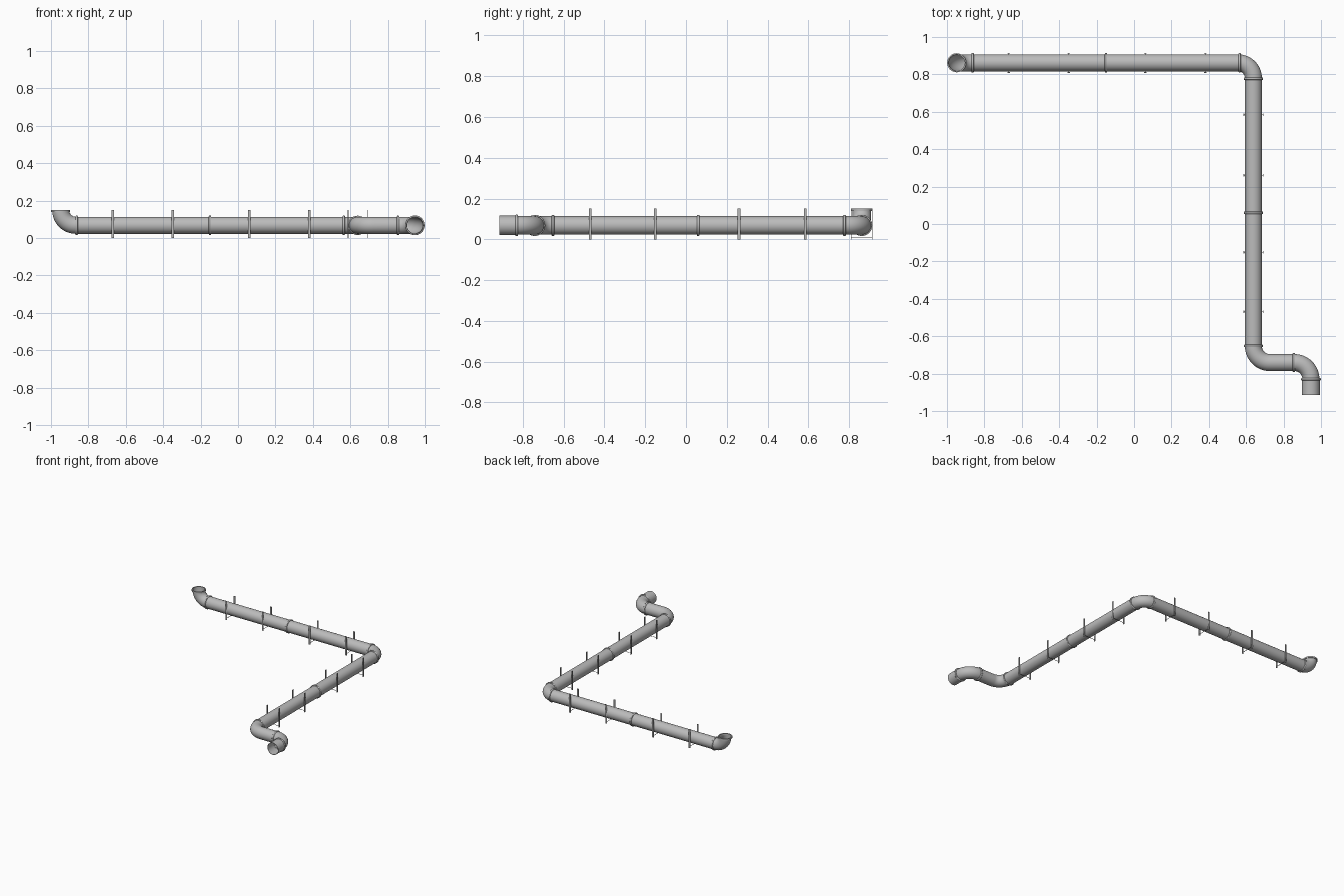
import bpy, bmesh, math
from mathutils import Vector

cube = bpy.data.objects.get("Cube")
if cube:
    bpy.data.objects.remove(cube, do_unlink=True)

X, Y, Z = Vector((1, 0, 0)), Vector((0, 1, 0)), Vector((0, 0, 1))
SIDES, R, WALL, H = 32, 0.0455, 0.002, 0.068           # facets, pipe radius, wall, axis height
BACK, SIDE, SHORT, END = 0.862, 0.639, -0.741, 0.946   # run axis positions

grey = bpy.data.materials.new("galvanised grey")
grey.use_nodes = True
grey.diffuse_color = (0.5, 0.5, 0.5, 1)
grey.node_tree.nodes["Principled BSDF"].inputs["Base Color"].default_value = (0.5, 0.5, 0.5, 1)


def finish(bm, name):
    bmesh.ops.recalc_face_normals(bm, faces=bm.faces)
    mesh = bpy.data.meshes.new(name)
    bm.to_mesh(mesh)
    bm.free()
    mesh.materials.append(grey)
    obj = bpy.data.objects.new(name, mesh)
    bpy.context.collection.objects.link(obj)
    return obj


def sweep(name, stations, across, crease=40):
    """Closed skin through (centre, tangent, radius) rings; the last ring joins the first."""
    bm = bmesh.new()
    rings = []
    for centre, tangent, radius in stations:
        other = tangent.cross(across).normalized()
        angles = [math.tau * i / SIDES for i in range(SIDES)]
        rings.append([bm.verts.new(centre + radius * (across * math.cos(a) + other * math.sin(a)))
                      for a in angles])
    for a, b in zip(rings, rings[1:] + rings[:1]):
        for i in range(SIDES):
            j = (i + 1) % SIDES
            bm.faces.new((a[i], a[j], b[j], b[i]))
    obj = finish(bm, name)
    bpy.ops.object.select_all(action="DESELECT")
    obj.select_set(True)
    bpy.context.view_layer.objects.active = obj
    bpy.ops.object.shade_smooth_by_angle(angle=math.radians(crease))


def pipe(name, path, across, radius=R):
    """Hollow pipe: out along the outer wall, back along the inner one."""
    outer = [(c, t, radius) for c, t in path]
    inner = [(c, t, radius - WALL) for c, t in reversed(path)]
    sweep(name, outer + inner, across)


def straight(name, start, end, radius=R):
    a, b = Vector(start), Vector(end)
    d = (b - a).normalized()
    pipe(name, [(a, d), (b, d)], Z, radius)


def elbow(name, corner, incoming, outgoing, bend, tail=0, steps=12):
    """Quarter bend, optionally running on straight for the tail length."""
    centre = Vector(corner) - incoming * bend + outgoing * bend
    path = []
    for i in range(steps + 1):
        t = math.pi / 2 * i / steps
        c, s = math.cos(t), math.sin(t)
        path.append((centre + bend * (incoming * s - outgoing * c), incoming * c + outgoing * s))
    if tail:
        path.append((path[-1][0] + outgoing * tail, outgoing))
    pipe(name, path, incoming.cross(outgoing))


def collar(name, pos, axis, radius=0.0515):
    """Rounded joint ring around the pipe."""
    profile = ((-0.007, R - 0.001), (-0.006, radius - 0.002), (-0.004, radius),
               (0.004, radius), (0.006, radius - 0.002), (0.007, R - 0.001))
    sweep(name, [(Vector(pos) + axis * d, axis, r) for d, r in profile], Z, 75)


def box(bm, centre, size):
    for v in bmesh.ops.create_cube(bm, size=1)["verts"]:
        v.co = Vector([c + k * s for c, k, s in zip(centre, v.co, size)])


def bracket(name, pos, along, side):
    """Two flat posts beside the pipe tied by a fine wire underneath."""
    bm = bmesh.new()
    p = Vector(pos)
    for s in (-1, 1):
        box(bm, p + side * s * 0.0515 + Z * 0.075, along * 0.013 + side * 0.004 + Z * 0.15)
    box(bm, p + Z * 0.011, along * 0.003 + side * 0.1 + Z * 0.002)
    finish(bm, name)


# Straight runs
straight("back_pipe", (-0.865, BACK, H), (SIDE - 0.083, BACK, H))
straight("side_pipe", (SIDE, BACK - 0.083, H), (SIDE, SHORT + 0.088, H))
straight("end_socket", (END, SHORT - 0.088, H), (END, -0.915, H), 0.0475)

# Elbows; the front one carries on as the short run
elbow("upturned_elbow", (-0.948, BACK, H), -X, Z, 0.081)
elbow("back_elbow", (SIDE, BACK, H), X, -Y, 0.083)
elbow("front_elbow", (SIDE, SHORT, H), -Y, X, 0.088, END - SIDE - 0.176)
elbow("end_elbow", (END, SHORT, H), X, -Y, 0.088)

# Joint collars
for x in (-0.863, -0.15, 0.565):
    collar("back_collar", (x, BACK, H), X)
for y in (0.777, 0.06, -0.652):
    collar("side_collar", (SIDE, y, H), Y)
collar("short_collar", (0.855, SHORT, H), X)
collar("end_collar", (END, -0.83, H), Y, 0.053)

# Lip of the upturned mouth
mouth = Vector((-0.948, BACK, 0))
sweep("mouth_rim", [(mouth + Z * z, Z, r) for z, r in
                    ((0.138, R - WALL), (0.138, 0.051), (0.15, 0.051), (0.15, R - WALL))], X)

# Support brackets
for x in (-0.67, -0.35, 0.06, 0.38):
    bracket("back_bracket", (x, BACK, 0), X, Y)
for y in (0.585, 0.26, -0.15, -0.47):
    bracket("side_bracket", (SIDE, y, 0), Y, X)
